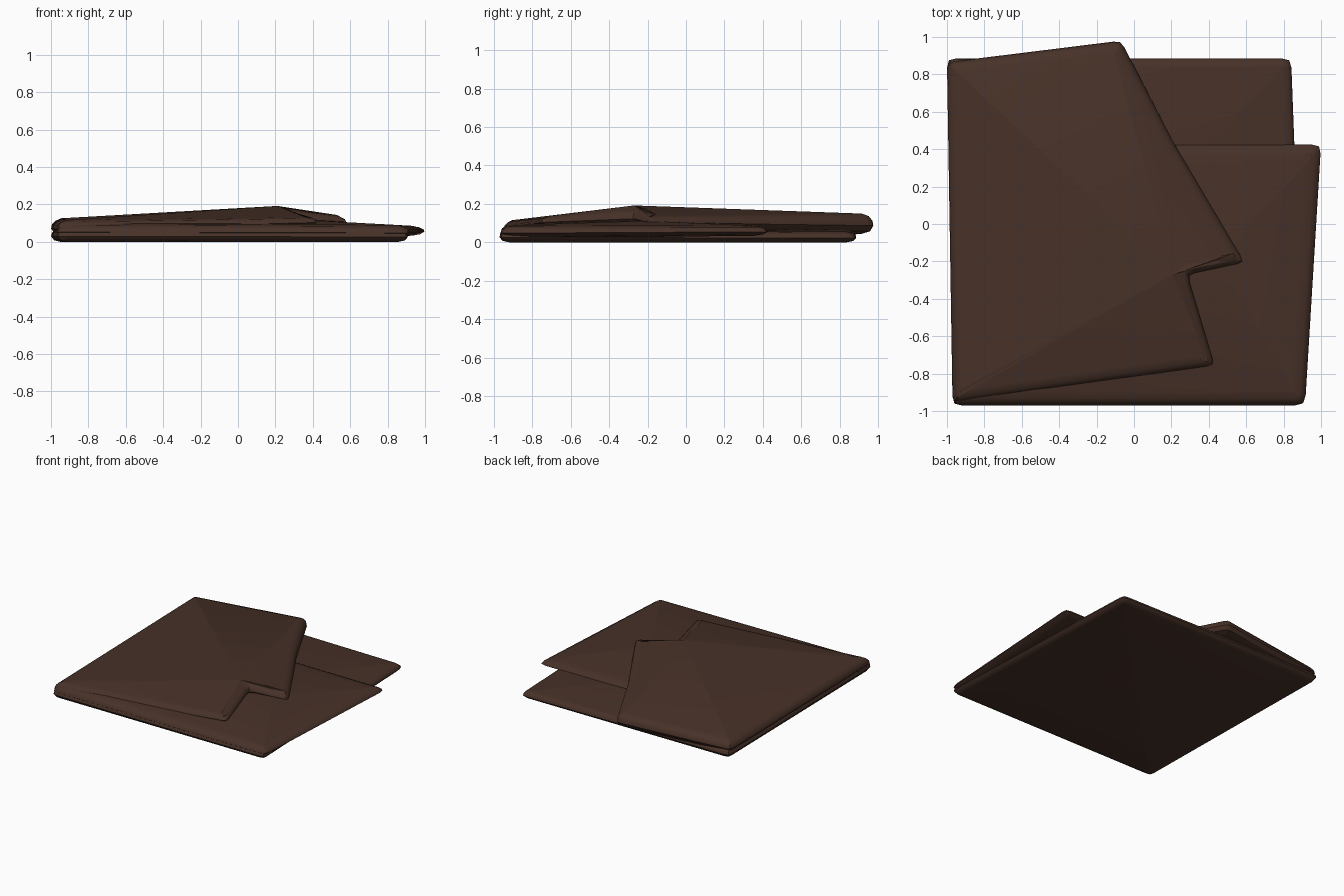
import bpy, math
from mathutils import Vector

if "Cube" in bpy.data.objects:
    bpy.data.objects.remove(bpy.data.objects["Cube"])

brown = bpy.data.materials.new("dark brown cloth")
brown.diffuse_color = (0.063, 0.031, 0.021, 1)
brown.use_nodes = True
brown.node_tree.nodes["Principled BSDF"].inputs["Base Color"].default_value = brown.diffuse_color


def round_corners(pts, r):
    # replace each corner (x, y, ztop, zbottom) with three points on a small curve
    out = []
    for i, p in enumerate(pts):
        p, a, b = Vector(p), Vector(pts[i - 1]), Vector(pts[(i + 1) % len(pts)])
        s = p + (a - p) * min(0.4, r / (a - p).xy.length)
        e = p + (b - p) * min(0.4, r / (b - p).xy.length)
        out += [s, (s + e) * 0.2 + p * 0.6, e]
    return out


def inset(pts, d):
    # mitred inward offset of a counter-clockwise outline
    res = []
    for i, p in enumerate(pts):
        u = (p - pts[i - 1]).xy.normalized()
        v = (pts[(i + 1) % len(pts)] - p).xy.normalized()
        n = Vector((-u.y - v.y, u.x + v.x)).normalized()
        k = d / max(0.6, n.dot(Vector((-u.y, u.x))))
        res.append(p.xy + n * k)
    return res


def fold(name, corners, apex, low, rim, corner=0.05):
    # one cloth layer: rounded rim, top fanned from its highest point
    pts = round_corners(corners, corner)
    n = len(pts)
    # (inset as share of rim, height as share of thickness)
    profile = [(1, 0), (0.3, 0.12), (0, 0.4), (0.08, 0.65), (0.4, 0.88), (1, 1)]
    verts, faces = [], []
    for d, h in profile:
        for q, p in zip(inset(pts, d * rim), pts):
            verts.append((q.x, q.y, p.w + (p.z - p.w) * h))
    for k in range(len(profile) - 1):
        for i in range(n):
            j = (i + 1) % n
            faces.append((k*n + i, k*n + j, k*n + n + j, k*n + n + i))
    verts += [apex, (apex[0], apex[1], low)]
    t, b, last = len(verts) - 2, len(verts) - 1, (len(profile) - 1) * n
    for i in range(n):
        j = (i + 1) % n
        faces += [(last + i, last + j, t), (j, i, b)]
    me = bpy.data.meshes.new(name)
    me.from_pydata(verts, [], faces)
    me.materials.append(brown)
    ob = bpy.data.objects.new(name, me)
    bpy.context.collection.objects.link(ob)
    bpy.ops.object.select_all(action='DESELECT')
    ob.select_set(True)
    bpy.context.view_layer.objects.active = ob
    bpy.ops.object.shade_smooth_by_angle(angle=math.radians(40))
    return ob


# flat layer lying on the ground
fold("bottom_layer", [(-0.97, -0.97, 0.075, 0), (0.91, -0.97, 0.065, 0),
                      (0.84, 0.885, 0.055, 0), (-1.0, 0.885, 0.075, 0)],
     (0, 0, 0.06), 0, 0.05)

# middle fold, shorter at the back and drooping at its right corner
fold("middle_layer", [(-0.97, -0.965, 0.10, 0.02), (0.915, -0.965, 0.09, 0.02),
                      (1.0, 0.425, 0.085, 0.035), (-0.985, 0.42, 0.10, 0.03)],
     (0.45, -0.2, 0.112), 0.03, 0.08)

# slanted top fold with a raised peak and a notch on its right edge
fold("top_layer", [(-0.97, -0.955, 0.115, 0.035), (0.43, -0.755, 0.132, 0.085),
                   (0.285, -0.27, 0.18, 0.085), (0.59, -0.205, 0.138, 0.085),
                   (0.22, 0.42, 0.146, 0.06), (-0.07, 0.98, 0.15, 0.045),
                   (-1.0, 0.865, 0.125, 0.035)],
     (0.21, -0.27, 0.192), 0.06, 0.06, 0.04)
